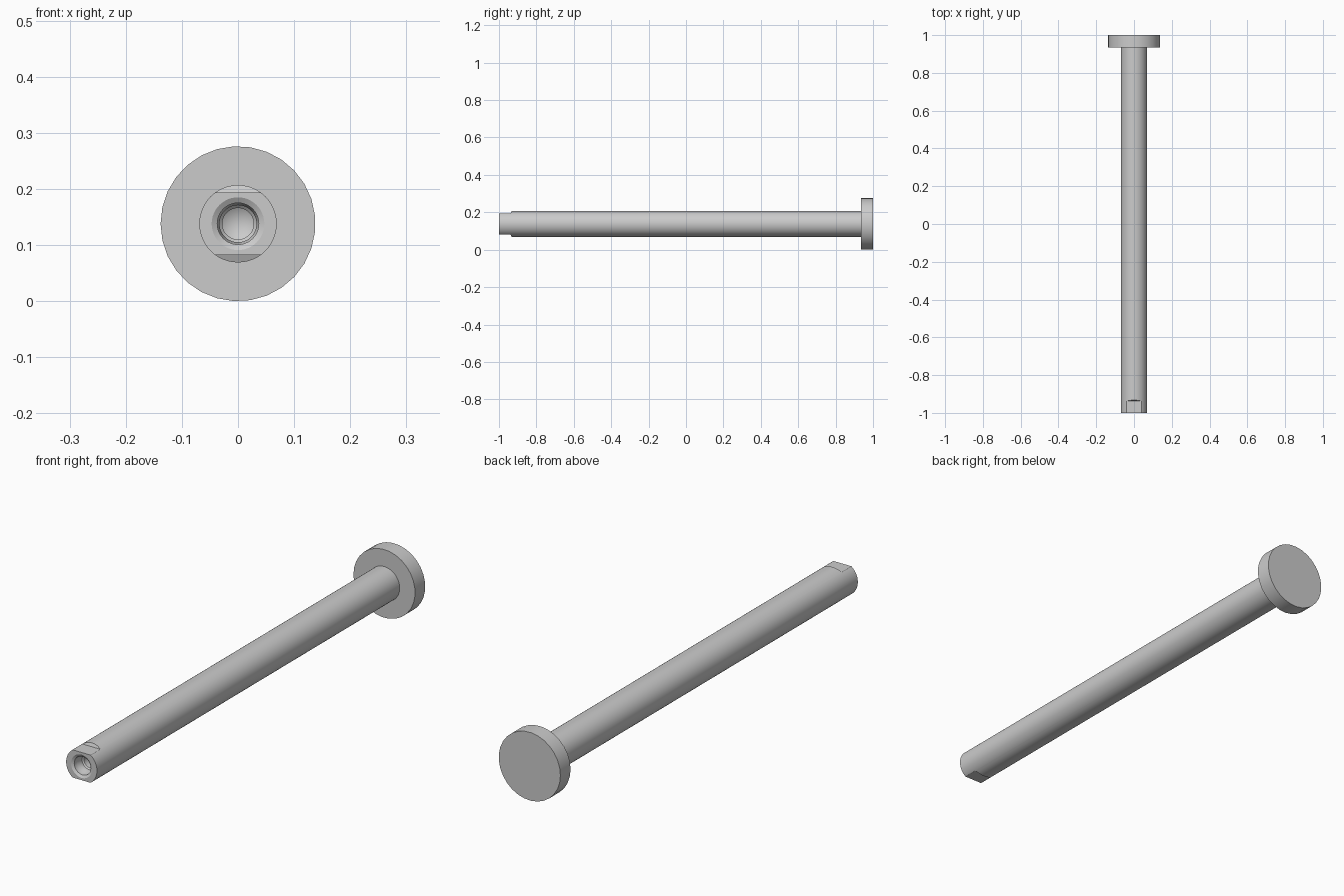
import bpy, bmesh, math

if "Cube" in bpy.data.objects:
    bpy.data.objects.remove(bpy.data.objects["Cube"])

AXIS_Z = 0.138


def add_object(name, bm):
    bmesh.ops.recalc_face_normals(bm, faces=bm.faces)
    mesh = bpy.data.meshes.new(name)
    bm.to_mesh(mesh)
    bm.free()
    obj = bpy.data.objects.new(name, mesh)
    bpy.context.collection.objects.link(obj)
    return obj


def lathe(name, profile, sides):
    """Revolve (y, radius) points about the pin axis; ends lie on the axis."""
    bm = bmesh.new()
    rings = []
    for y, r in profile:
        count = sides if r > 0 else 1
        rings.append([bm.verts.new((-r * math.cos(math.tau * i / sides), y,
                                    AXIS_Z + r * math.sin(math.tau * i / sides)))
                      for i in range(count)])
    for a, b in zip(rings, rings[1:]):
        for i in range(sides):
            quad = [a[i % len(a)], a[(i + 1) % len(a)],
                    b[(i + 1) % len(b)], b[i % len(b)]]
            bm.faces.new(list(dict.fromkeys(quad)))
    return add_object(name, bm)


def smooth(obj):
    bpy.ops.object.select_all(action='DESELECT')
    obj.select_set(True)
    bpy.context.view_layer.objects.active = obj
    bpy.ops.object.shade_smooth_by_angle(angle=math.radians(25))


# Round head
head = lathe("head", [(0.935, 0), (0.935, 0.138), (1, 0.138), (1, 0)], 29)

# Shaft with a stepped centre hole in its front end
shaft = lathe("shaft", [
    (0.935, 0), (0.935, 0.069), (-1, 0.069), (-1, 0.047),
    (-0.994, 0.037), (-0.975, 0.037), (-0.965, 0.033), (-0.95, 0.033),
    (-0.945, 0.028), (-0.82, 0.028), (-0.803, 0)], 48)

# Wrench flats above and below, each ending in a slightly sloped shoulder
for side, label in ((1, "top"), (-1, "bottom")):
    bm = bmesh.new()
    outline = [(-1.1, 0.056), (-0.938, 0.056), (-0.923, 0.09), (-1.1, 0.09)]
    face = bm.faces.new([bm.verts.new((-0.1, y, AXIS_Z + side * z)) for y, z in outline])
    ext = bmesh.ops.extrude_face_region(bm, geom=[face])
    bmesh.ops.translate(bm, vec=(0.2, 0, 0),
                        verts=[v for v in ext["geom"] if isinstance(v, bmesh.types.BMVert)])
    cutter = add_object(label + "_flat_cutter", bm)
    cutter.hide_render = True
    cut = shaft.modifiers.new(label + "_flat", 'BOOLEAN')
    cut.operation, cut.solver, cut.object = 'DIFFERENCE', 'EXACT', cutter
    bpy.context.view_layer.objects.active = shaft
    bpy.ops.object.modifier_apply(modifier=cut.name)
    bpy.data.objects.remove(cutter)

smooth(head)
smooth(shaft)
